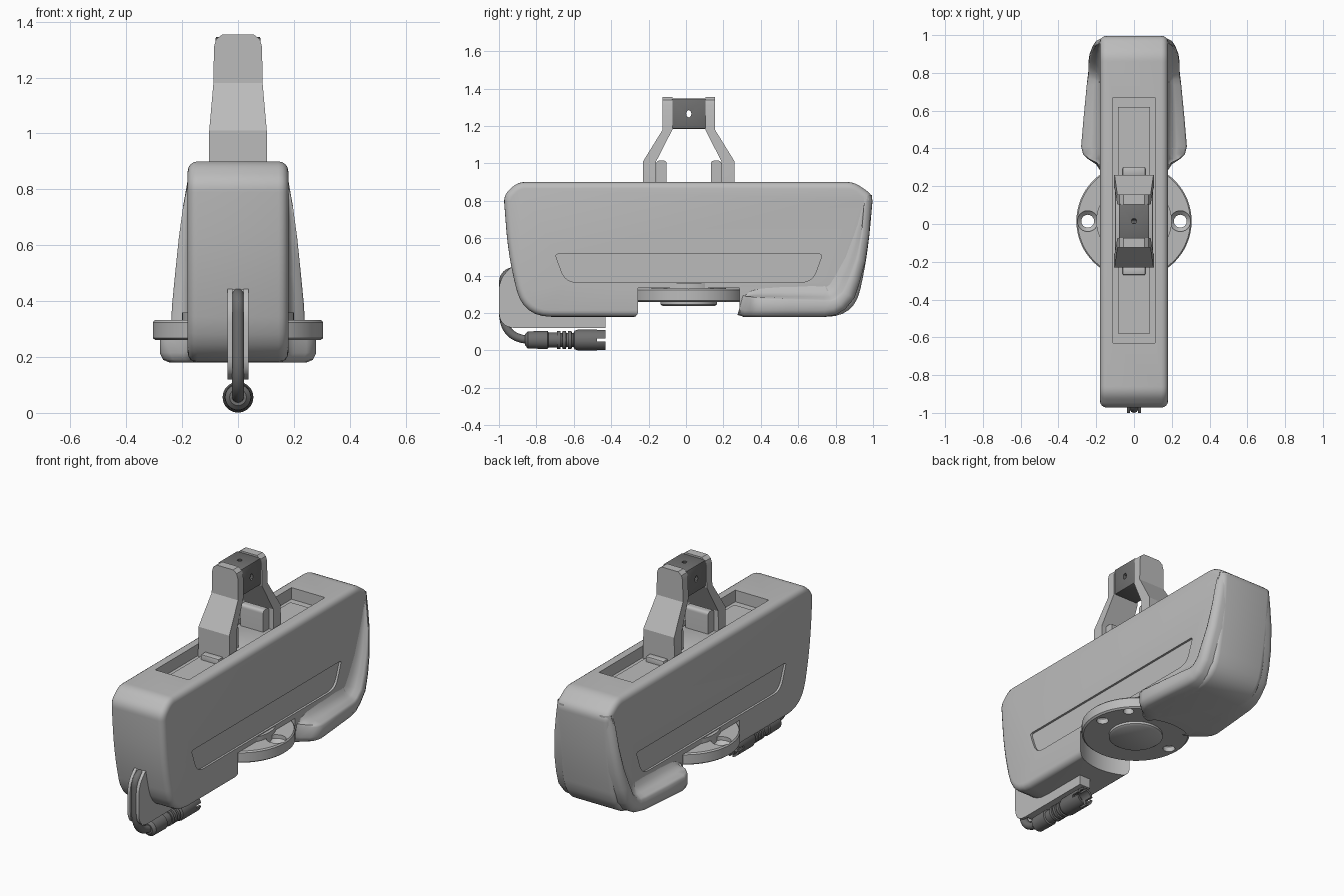
import bpy, bmesh
from math import sin, cos, pi, radians
from mathutils import Vector

if "Cube" in bpy.data.objects:
    bpy.data.objects.remove(bpy.data.objects["Cube"])


def material(name, value):
    m = bpy.data.materials.new(name)
    m.use_nodes = True
    colour = (value, value, value, 1)
    m.diffuse_color = colour
    m.node_tree.nodes["Principled BSDF"].inputs["Base Color"].default_value = colour
    return m


LIGHT = material("light grey", 0.5)
DARK = material("dark grey", 0.16)
MID_Y = 0.015


def loft(name, rings, mat=LIGHT, closed=True, caps=True):
    """Skin a list of equal-length point rings."""
    bm = bmesh.new()
    rows = [[bm.verts.new(p) for p in ring] for ring in rings]
    n = len(rows[0])
    for a, b in zip(rows, rows[1:]):
        for i in range(n if closed else n - 1):
            j = (i + 1) % n
            bm.faces.new((a[i], a[j], b[j], b[i]))
    if caps:
        bm.faces.new(rows[0])
        bm.faces.new(rows[-1])
    bmesh.ops.recalc_face_normals(bm, faces=bm.faces)
    me = bpy.data.meshes.new(name)
    bm.to_mesh(me)
    bm.free()
    me.materials.append(mat)
    ob = bpy.data.objects.new(name, me)
    bpy.context.collection.objects.link(ob)
    return ob


def rounded(pts, seg=6):
    """Outline from (y, z, corner trim) points, each corner a small curve."""
    out = []
    for i, (y, z, r) in enumerate(pts):
        p = Vector((y, z))
        if not r:
            out.append(p)
            continue
        a = p + (Vector(pts[i - 1][:2]) - p).normalized() * r
        b = p + (Vector(pts[(i + 1) % len(pts)][:2]) - p).normalized() * r
        for k in range(seg + 1):
            t = k / seg
            out.append(a * (1 - t) ** 2 + p * 2 * t * (1 - t) + b * t * t)
    return out


def prism(name, outline, x0, x1, mat=LIGHT):
    return loft(name, [[(x, p[0], p[1]) for p in outline] for x in (x0, x1)], mat)


def box(name, hx, y0, y1, z0, z1, mat=LIGHT):
    return prism(name, [(y0, z0), (y1, z0), (y1, z1), (y0, z1)], -hx, hx, mat)


def lathe(name, profile, place, mat=LIGHT, n=48):
    """Revolve (radius, height) pairs; place maps (u, v, height) to space."""
    angles = [2 * pi * k / n for k in range(n)]
    return loft(name, [[place(r * cos(a), r * sin(a), h) for a in angles]
                       for r, h in profile], mat)


def upright(x, y):
    return lambda u, v, h: (x + u, y + v, h)


def finish(ob, bevel=0, seg=4, cutters=(), angle=35):
    """Bevel, cut, bake the result and smooth between sharp edges."""
    if bevel:
        m = ob.modifiers.new("bevel", "BEVEL")
        m.width, m.segments, m.limit_method = bevel, seg, "ANGLE"
        m.angle_limit = radians(45)
        m.use_clamp_overlap = False
    for c in cutters:
        m = ob.modifiers.new("cut", "BOOLEAN")
        m.operation, m.solver, m.object = "DIFFERENCE", "EXACT", c
    if ob.modifiers:
        deps = bpy.context.evaluated_depsgraph_get()
        me = bpy.data.meshes.new_from_object(ob.evaluated_get(deps))
        ob.modifiers.clear()
        ob.data = me
    for c in cutters:
        bpy.data.objects.remove(c)
    ob.data.shade_smooth()
    ob.data.set_sharp_from_angle(angle=radians(angle))
    return ob


def normals(path):
    """Left-hand normals along a path in the side plane."""
    out = []
    for i in range(len(path)):
        d = path[min(i + 1, len(path) - 1)] - path[max(i - 1, 0)]
        out.append(Vector((-d.y, d.x)).normalized())
    return out


# Main housing with side grooves, top tray and round recess underneath
outline = rounded([(-.87, .18, .15), (.9, .18, .15), (.97, .5, .16), (1, .83, .04),
                   (.9, .9, .04), (-.9, .9, .04), (-.975, .83, .04), (-.95, .5, .16)])
body = prism("housing", outline, -.18, .18)
groove = rounded([(-.70, .515, .02), (-.645, .365, .06), (.675, .365, .06), (.73, .515, .02)])
cuts = [prism("groove_cutter", groove, s * .167, s * .25) for s in (-1, 1)]
cuts.append(box("tray_cutter", .112, -.63, .67, .83, 1))
cuts.append(lathe("recess_cutter", [(.325, .1), (.325, .335)], upright(0, MID_Y), n=64))
finish(body, .035, 4, cuts)
finish(box("tray_panel", .085, -.58, .62, .82, .838))

# Flared skirts at the lower back, one on each side
stations = [(.275, .19, .18), (.31, .18, .2), (.345, .18, .245), (.37, .18, .27),
            (.41, .18, .28), (.55, .18, .268), (.74, .18, .25), (.8, .19, .244),
            (.85, .22, .24), (.9, .28, .24), (.93, .37, .236), (.96, .48, .226),
            (.98, .62, .212), (.988, .74, .196), (.995, .83, .18)]
path = [Vector(s[:2]) for s in stations]
for side, label in ((1, "left"), (-1, "right")):
    rings = []
    for i, (p, nrm, s) in enumerate(zip(path, normals(path), stations)):
        t = i / (len(path) - 1)
        w = s[2]
        lip = .085 * (1 - t * t) + .012
        tail = .05 + .12 * sin(pi * t) ** 2 * t
        over = w - .175
        section = [(0, .12), (0, w - .035), (.01, w - .012), (.035, w),
                   (max(lip, .04), w), (lip + .012, w - .1 * over),
                   (lip + .25 * tail, .175 + .5 * over),
                   (lip + .55 * tail, .175 + .16 * over),
                   (lip + tail, .175), (lip + tail, .12)]
        rings.append([(side * x, *(p + nrm * d)) for d, x in section])
    finish(loft("skirt_" + label, rings, closed=False, caps=False), angle=50)

# Mounting disc with countersunk bolt holes
disc = lathe("mounting_disc", [(.295, .26), (.305, .268), (.305, .324), (.298, .332)],
             upright(0, MID_Y), n=64)
holes = [lathe("bolt_cutter", [(.034, .2), (.034, .29), (.055, .31), (.055, .4)],
               upright(x, MID_Y), n=24) for x in (-.245, .245)]
holes.append(lathe("pin_cutter", [(.03, .2), (.03, .3)], upright(.2, .19), n=24))
finish(disc, cutters=holes)
finish(lathe("disc_hub", [(.14, .238), (.152, .246), (.152, .3)], upright(0, MID_Y)))
finish(lathe("disc_pivot", [(.2, .3), (.2, .36)], upright(0, MID_Y)))

# Yoke: two cranked legs, each with an inner post and a foot clip
leg = [(.83, .105, .245, .175), (1.01, .103, .245, .175), (1.18, .088, .14, .088),
       (1.31, .086, .14, .088), (1.338, .078, .14, .088), (1.355, .055, .14, .088)]
for s, label in ((-1, "front"), (1, "back")):
    rings = [[(x * w, MID_Y + s * y, z) for x, y in ((-1, a), (1, a), (1, b), (-1, b))]
             for z, w, a, b in leg]
    finish(loft(label + "_leg", rings), angle=25)
    y0, y1 = sorted((MID_Y + s * .118, MID_Y + s * .174))
    post = rounded([(y0, .83, 0), (y1, .83, 0), (y1, 1.015, .02), (y0, 1.015, .02)])
    finish(prism(label + "_post", post, -.075, .075))
    y0, y1 = sorted((MID_Y + s * .24, MID_Y + s * .285))
    finish(box(label + "_clip", .06, y0, y1, .82, .87), .006, 2)
finish(box("yoke_base", .1, -.17, .2, .82, .885), .008, 2)

# Dark head block between the legs, drilled across and from above
head = box("head_block", .08, -.076, .106, 1.185, 1.346, DARK)
drills = [lathe("cross_drill", [(.02, -.2), (.02, .2)],
                lambda u, v, h: (h, MID_Y + u * .7, 1.265 + v), n=8),
          lathe("top_drill", [(.014, 1.27), (.014, 1.4)], upright(0, MID_Y), n=8)]
finish(head, .006, 2, drills)

# Cable guard fin under the nose: two cheeks and a set-back core
for name, front, x0, x1 in (("guard_cheek_left", -1, .02, .038), ("guard_core", -.965, -.02, .02),
                            ("guard_cheek_right", -1, -.038, -.02)):
    fin = rounded([(-.8, .45, 0), (-.93, .45, .02), (front, .38, .06), (front, .12, .09),
                   (-.43, .12, 0), (-.43, .24, 0)])
    finish(prism(name, fin, x0, x1))

# Cable looping from the nose into the plug
run = rounded([(-.9, .43, 0), (-.978, .41, .05), (-.978, .057, .15), (-.8, .057, 0)], 10)
turns = [2 * pi * k / 16 for k in range(16)]
finish(loft("cable", [[(.022 * cos(a), *(p + nrm * .022 * sin(a))) for a in turns]
                      for p, nrm in zip(run, normals(run))], DARK))

# Plug with grip ribs and a hollow slotted end
profile = [(.03, -.86), (.046, -.845), (.048, -.74), (.04, -.735), (.04, -.69)]
for k in range(3):
    y = -.69 + k * .03
    profile += [(.047, y), (.047, y + .018), (.038, y + .02), (.038, y + .028)]
profile += [(.05, -.595), (.055, -.58), (.055, -.43), (.042, -.43), (.042, -.5)]
plug = lathe("plug", profile, lambda u, v, h: (u, h, .056 + v), DARK, 32)
slots = [box("slot_cutter", .008, -.475, -.4, -.05, .2),
         box("slot_cutter", .1, -.475, -.4, .048, .064)]
finish(plug, cutters=slots)
